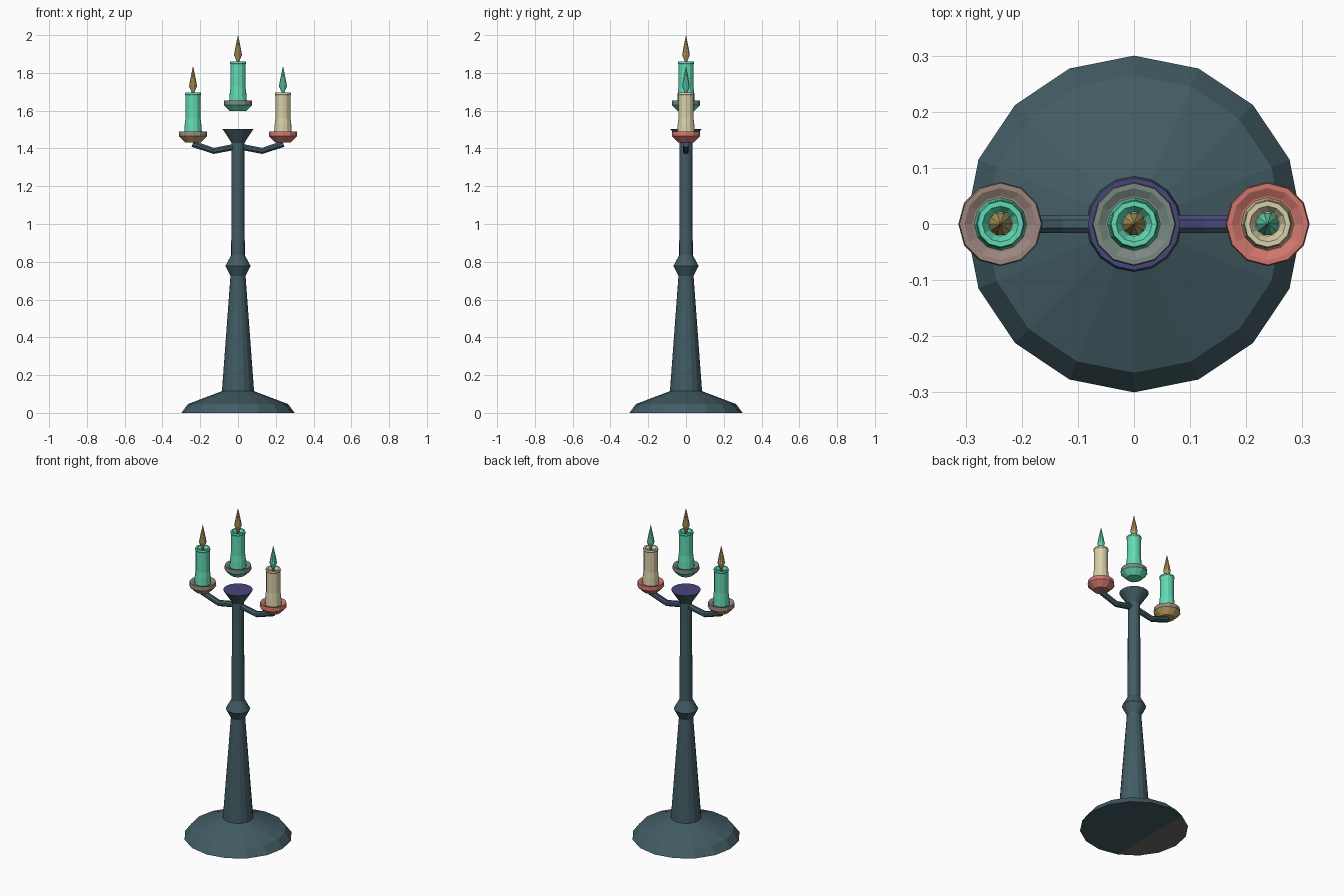
import bpy, bmesh, math
from mathutils import Vector

if "Cube" in bpy.data.objects:
    bpy.data.objects.remove(bpy.data.objects["Cube"])


def srgb(r, g, b):
    return tuple(((c / 255 + 0.055) / 1.055) ** 2.4 if c > 10 else c / 3294 for c in (r, g, b)) + (1,)


def material(name, rgb):
    m = bpy.data.materials.new(name)
    m.diffuse_color = srgb(*rgb)
    m.use_nodes = True
    m.node_tree.nodes["Principled BSDF"].inputs["Base Color"].default_value = m.diffuse_color
    return m


TEAL = material("dark_teal", (66, 92, 100))
PURPLE = material("muted_purple", (72, 70, 122))
BROWN = material("dark_grey_brown", (112, 108, 102))
MINT = material("mint", (98, 218, 180))
CREAM = material("cream", (216, 208, 168))
GOLD = material("gold", (190, 160, 98))
CORAL = material("coral", (208, 118, 108))
TAUPE = material("taupe", (154, 134, 125))
SAGE = material("sage_grey", (120, 136, 128))


def finish(bm, name, mats, recalc=True):
    if recalc:
        bmesh.ops.recalc_face_normals(bm, faces=bm.faces)
    me = bpy.data.meshes.new(name)
    bm.to_mesh(me)
    bm.free()
    for m in mats:
        me.materials.append(m)
    ob = bpy.data.objects.new(name, me)
    bpy.context.collection.objects.link(ob)
    return ob


def bridge(bm, rings):
    """Skin consecutive rings with quads and cap both ends."""
    for a, b in zip(rings, rings[1:]):
        n = len(a)
        for i in range(n):
            j = (i + 1) % n
            bm.faces.new((a[i], a[j], b[j], b[i]))
    bm.faces.new(rings[0][::-1])
    bm.faces.new(rings[-1])


def lathe(name, profile, sides, mats, x=0, z=0, twist=0, rule=None):
    """Turn a list of (radius, height) around a vertical axis."""
    bm = bmesh.new()
    rings = []
    for k, (r, h) in enumerate(profile):
        rings.append([bm.verts.new((x + r * math.cos(2 * math.pi * i / sides + twist * k),
                                    r * math.sin(2 * math.pi * i / sides + twist * k), z + h))
                      for i in range(sides)])
    bridge(bm, rings)
    bmesh.ops.recalc_face_normals(bm, faces=bm.faces)
    if rule:
        for f in bm.faces:
            f.material_index = rule(f)
    return finish(bm, name, mats)


# Base plate, its underside split into two colours
bm = bmesh.new()
rings = [[bm.verts.new((r * math.cos(math.pi * i / 8), r * math.sin(math.pi * i / 8), h))
          for i in range(16)] for r, h in ((0.30, 0), (0.265, 0.047), (0.085, 0.115))]
bridge(bm, rings)
bm.verts.ensure_lookup_table()
bmesh.ops.connect_verts(bm, verts=[rings[0][5], rings[0][11]])
for f in bm.faces:
    c = f.calc_center_median()
    f.material_index = 1 if c.z < 0.001 and c.x < -0.115 else 0
finish(bm, "base_plate", [TEAL, BROWN])

# Column with a knob and a flared, purple-topped socket
lathe("column", [(0.085, 0.10), (0.085, 0.115), (0.04, 0.725), (0.067, 0.778), (0.036, 0.835),
                 (0.034, 1.43), (0.082, 1.503)], 16, [TEAL, PURPLE],
      rule=lambda f: 1 if f.normal.z > 0.95 and f.calc_center_median().z > 1.49 else 0)


# Side arms: bent eight-sided tubes
def arm(name, side):
    bm = bmesh.new()
    path = [Vector((side * px, 0, pz)) for px, pz in ((0.02, 1.408), (0.128, 1.387), (0.24, 1.424))]
    rings = []
    for k, p in enumerate(path):
        d = (path[min(k + 1, 2)] - path[max(k - 1, 0)]).normalized()
        up = d.cross(Vector((0, 1, 0))).normalized()
        rings.append([bm.verts.new(p + 0.0175 * (math.cos(t) * Vector((0, 1, 0)) + math.sin(t) * up))
                      for t in [math.pi * (i + 0.5) / 4 for i in range(8)]])
    bridge(bm, rings)
    bmesh.ops.recalc_face_normals(bm, faces=bm.faces)
    for f in bm.faces:
        n = f.normal
        if side > 0 and (n.z > 0.85 or n.x > 0.9 or (n.z > 0.3 and n.y > 0.3)):
            f.material_index = 1
    finish(bm, name, [TEAL, PURPLE])


arm("left_arm", -1)
arm("right_arm", 1)


# Drip dish, candle and flame for each position
def candle_set(label, x, z, dish, under, wax, fire):
    lathe(label + "_drip_dish",
          [(0.042, -0.058), (0.075, -0.025), (0.073, 0.0), (0.064, 0.0), (0.05, -0.008)],
          12, [dish, under], x, z,
          rule=lambda f: 1 if f.normal.z < -0.3 else 0)
    lathe(label + "_candle",
          [(0.047, -0.008), (0.044, 0.035), (0.040, 0.07), (0.040, 0.19),
           (0.043, 0.196), (0.041, 0.206), (0.032, 0.206), (0.022, 0.19)],
          12, [wax], x, z)
    lathe(label + "_flame",
          [(0.005, 0.188), (0.008, 0.208), (0.021, 0.24), (0.015, 0.275), (0.0005, 0.345)],
          10, [fire], x, z)


candle_set("left", -0.238, 1.49, TAUPE, GOLD, MINT, GOLD)
candle_set("centre", 0.0, 1.655, SAGE, MINT, MINT, GOLD)
candle_set("right", 0.238, 1.49, CORAL, CORAL, CREAM, MINT)
